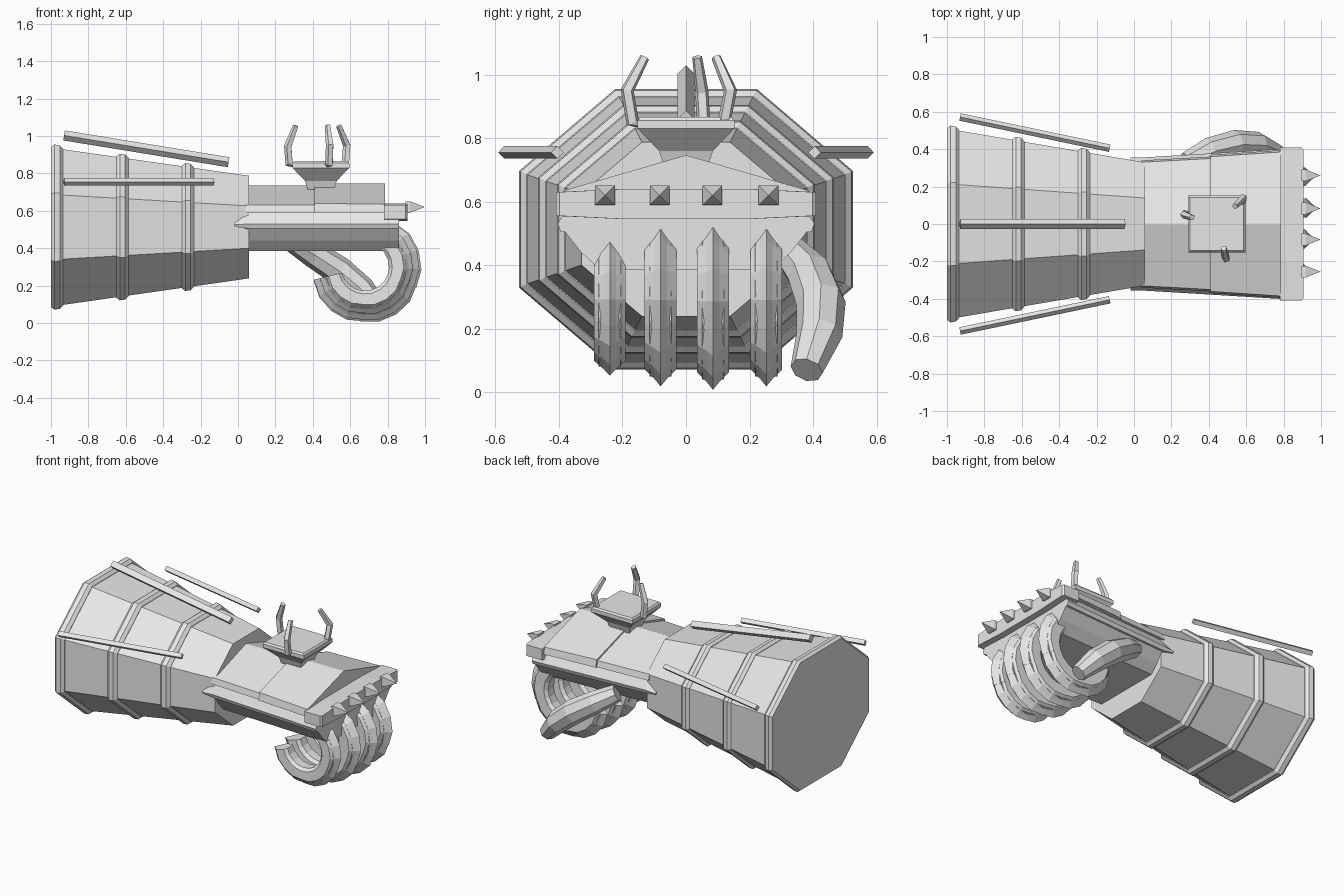
import bpy, bmesh, math
from mathutils import Vector

if "Cube" in bpy.data.objects:
    bpy.data.objects.remove(bpy.data.objects["Cube"])

grey = bpy.data.materials.new("plain grey metal")
grey.diffuse_color = (0.8, 0.8, 0.8, 1)
grey.use_nodes = True
grey.node_tree.nodes["Principled BSDF"].inputs["Base Color"].default_value = grey.diffuse_color


def loft(name, rings):
    """Skin a list of equal-length point rings and cap both ends."""
    bm = bmesh.new()
    vs = [[bm.verts.new(p) for p in r] for r in rings]
    n = len(vs[0])
    for a, b in zip(vs, vs[1:]):
        for i in range(n):
            j = (i + 1) % n
            bm.faces.new((a[i], a[j], b[j], b[i]))
    bm.faces.new(vs[0][::-1])
    bm.faces.new(vs[-1])
    bmesh.ops.recalc_face_normals(bm, faces=bm.faces)
    me = bpy.data.meshes.new(name)
    bm.to_mesh(me)
    bm.free()
    me.materials.append(grey)
    ob = bpy.data.objects.new(name, me)
    bpy.context.collection.objects.link(ob)
    return ob


def tube(name, path, radii, sides, turn=0.0):
    """Sweep a regular polygon along a path of points."""
    pts = [Vector(p) for p in path]
    rings = []
    for i, p in enumerate(pts):
        t = (pts[min(i + 1, len(pts) - 1)] - pts[max(i - 1, 0)]).normalized()
        ref = Vector((0, 1, 0)) if abs(t.y) < 0.8 else Vector((0, 0, 1))
        u = t.cross(ref).normalized()
        v = t.cross(u)
        angles = [turn + 2 * math.pi * k / sides for k in range(sides)]
        rings.append([p + radii[i] * (u * math.cos(a) + v * math.sin(a)) for a in angles])
    return loft(name, rings)


def section(x, half, sy=1.0):
    """Mirror a half outline of (y, z) points listed from top to bottom."""
    right = [(x, y * sy, z) for y, z in half]
    left = [(x, -y * sy, z) for y, z in reversed(half)]
    return right + left


def octagon(x, grow=0.0):
    """Forearm outline at x, shrinking towards the wrist."""
    s = 1 - 0.355 * (x + 1) / 1.06
    half = [(0.215, 0.425), (0.51, 0.175), (0.51, -0.175), (0.215, -0.425)]
    h = [(y * s + grow * (0.5 if y < 0.3 else 1),
          0.513 + z * s + math.copysign(grow * (1 if y < 0.3 else 0.5), z)) for y, z in half]
    return section(x, h)


# Forearm and its three raised bands
loft("forearm", [octagon(-0.99), octagon(0.06)])
for i, (x0, x1) in enumerate([(-1.0, -0.935), (-0.65, -0.585), (-0.3, -0.235)]):
    loft(f"forearm_band_{i}", [octagon(x0, 0.003), octagon(x0 + 0.018, 0.019),
                               octagon(x1 - 0.018, 0.019), octagon(x1, 0.003)])

# Rods above and beside the forearm
tube("top_rod", [(-0.93, 0, 1.003), (-0.05, 0, 0.86)], [0.027] * 2, 4)
for side in (-1, 1):
    tube("side_rod", [(-0.93, 0.572 * side, 0.755), (-0.13, 0.405 * side, 0.755)],
         [0.02] * 2, 4, 0 if side < 0 else math.pi / 2)

# Hand body, side plate and ridged back of the hand
palm = [(0.37, 0.53), (0.385, 0.51), (0.33, 0.44), (0.27, 0.385)]
loft("palm", [section(0.03, palm, 0.87), section(0.86, palm)])
plate = [(0.36, 0.6), (0.405, 0.53), (0.395, 0.505)]
loft("side_plate", [section(-0.02, [(0.34, 0.535), (0.355, 0.525), (0.35, 0.515)]),
                    section(0.06, plate, 0.88), section(0.86, plate, 1.0)])
loft("hand_back_rear", [section(0.04, [(0.005, 0.735), (0.33, 0.63), (0.34, 0.59)]),
                        section(0.41, [(0.005, 0.735), (0.35, 0.63), (0.36, 0.59)])])
loft("hand_back_front", [section(0.41, [(0.005, 0.745), (0.36, 0.64), (0.37, 0.59)]),
                         section(0.785, [(0.005, 0.745), (0.385, 0.635), (0.395, 0.59)])])

# Knuckle bar with four spikes
bar = [(0.2, 0.64), (0.41, 0.63), (0.41, 0.555), (0.2, 0.545)]
loft("knuckle_bar", [section(0.78, bar), section(0.895, bar), section(0.905, bar, 0.97)])
for i, y in enumerate((-0.255, -0.083, 0.083, 0.26)):
    tube(f"knuckle_spike_{i}", [(0.895, y, 0.62), (0.92, y, 0.62), (0.996, y, 0.62)],
         [0.044, 0.044, 0.001], 4, math.pi / 4)

# Curled fingers, each of three overlapping ridged segments
def finger(name, y, cx, cz, size):
    outline = [(0.29, 0), (0.265, 0.02), (0.235, 0.05), (0.165, 0.048), (0.145, 0.03),
               (0.145, -0.03), (0.165, -0.048), (0.235, -0.05), (0.265, -0.02)]
    for s, (a0, a1) in enumerate([(58, -22), (-18, -96), (-92, -166)]):
        rings = []
        for k in range(5):
            a = math.radians(a0 + (a1 - a0) * k / 4)
            flare = (0.965, 1.0, 1.0, 1.0, 0.975)[k]
            rings.append([(cx + math.cos(a) * r * size * (flare if r > 0.2 else 1), y + w,
                           cz + math.sin(a) * r * size * (flare if r > 0.2 else 1))
                          for r, w in outline])
        loft(f"{name}_segment_{s}", rings)
    # Inner core joining the segments
    core = []
    for k in range(13):
        a = math.radians(56 - 220 * k / 12)
        core.append([(cx + math.cos(a) * r * size, y + w, cz + math.sin(a) * r * size)
                     for r, w in ((0.25, 0.035), (0.16, 0.035), (0.16, -0.035), (0.25, -0.035))])
    loft(f"{name}_core", core)


finger("little_finger", -0.24, 0.68, 0.3, 0.88)
finger("ring_finger", -0.08, 0.68, 0.3, 1.0)
finger("middle_finger", 0.085, 0.685, 0.295, 1.02)
finger("index_finger", 0.253, 0.68, 0.3, 1.0)

# Thumb hanging below the far side of the hand
tube("thumb", [(0.28, 0.33, 0.44), (0.4, 0.39, 0.37), (0.54, 0.425, 0.28),
               (0.66, 0.42, 0.18), (0.76, 0.38, 0.07)],
     [0.055, 0.072, 0.078, 0.073, 0.052], 8)

# Pod on the back of the hand
def square(h, z):
    return [(0.443 + a * h, b * h, z) for a, b in ((-1, -1), (1, -1), (1, 1), (-1, 1))]


loft("pod", [square(0.07, 0.715), square(0.085, 0.76), square(0.152, 0.83),
             square(0.152, 0.855), square(0.143, 0.866)])

# Three bent prongs around the pod
for i, p in enumerate([
        [(0.275, 0.055, 0.85), (0.268, 0.05, 0.945), (0.31, 0.035, 1.055)],
        [(0.575, 0.12, 0.85), (0.583, 0.14, 0.95), (0.54, 0.095, 1.055)],
        [(0.488, -0.168, 0.85), (0.492, -0.185, 0.95), (0.48, -0.13, 1.055)]]):
    foot = Vector(p[0]).lerp(Vector((0.443, 0, 0.835)), 0.2)
    tube(f"prong_{i}", [foot] + p, [0.018, 0.022, 0.022, 0.016], 5)
